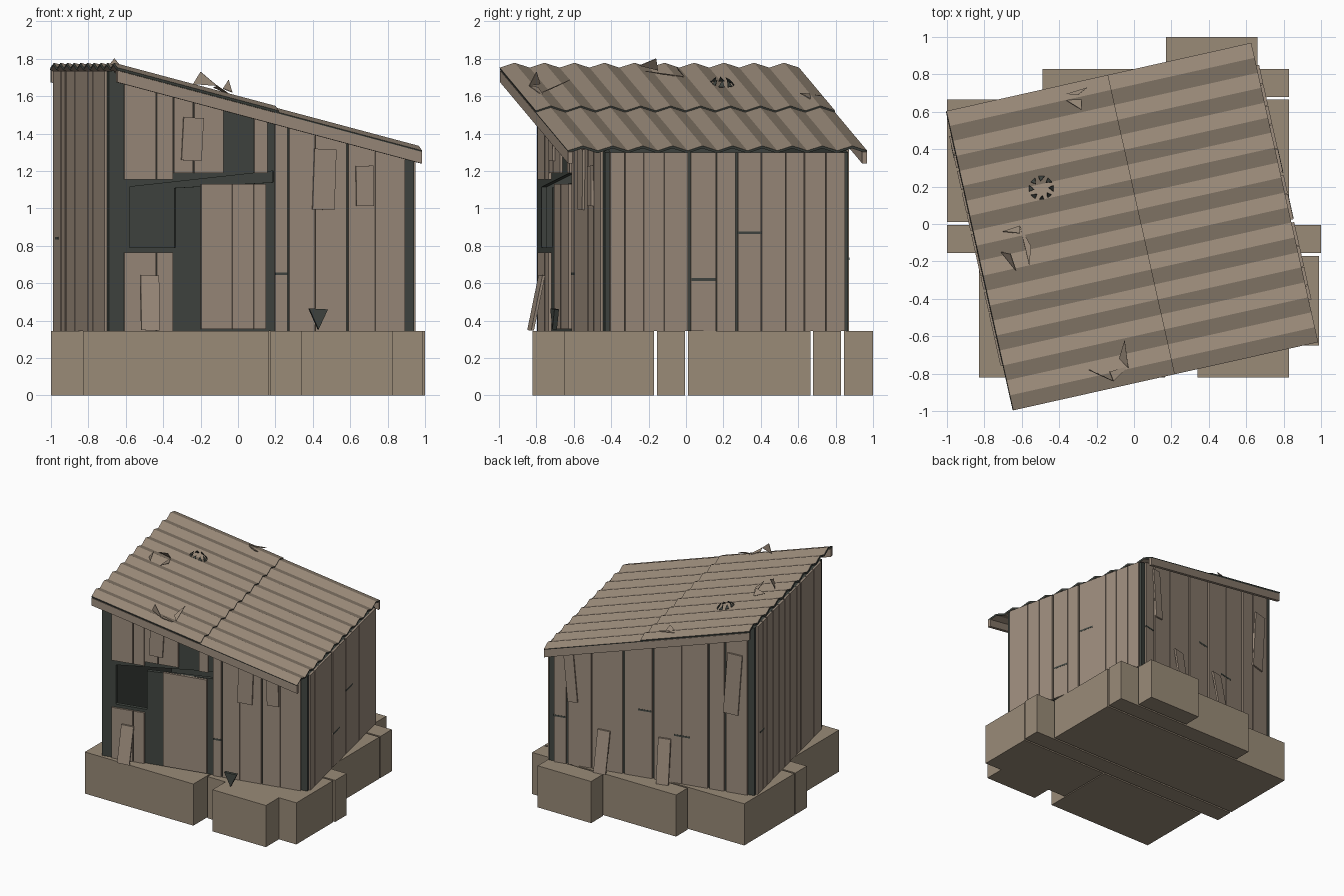
import bpy, bmesh, math
from mathutils import Matrix, Vector

if "Cube" in bpy.data.objects:
    bpy.data.objects.remove(bpy.data.objects["Cube"], do_unlink=True)


def material(name, rgb):
    m = bpy.data.materials.new(name)
    m.use_nodes = True
    m.diffuse_color = (*rgb, 1)
    m.node_tree.nodes["Principled BSDF"].inputs["Base Color"].default_value = (*rgb, 1)
    return m


WOOD = material("weathered_wood", (0.335, 0.263, 0.203))
STONE = material("foundation_tan", (0.32, 0.258, 0.187))
TIN = material("roof_tan", (0.335, 0.265, 0.2))
DARK = material("charcoal", (0.052, 0.06, 0.052))

FLOOR, HALF_W, HALF_D = 0.345, 0.835, 0.665
HUT = Matrix.Translation((-0.02, 0.035, 0)) @ Matrix.Rotation(math.radians(12.6), 4, "Z")
# Each wall: turn about z, distance from the centre
WALLS = {"front": (0, HALF_D), "right_side": (90, HALF_W),
         "back": (180, HALF_D), "left_side": (270, HALF_W)}


def eave(u):
    return 1.517 - 0.2605 * u


def wall_top(wall, s):
    return eave({"front": s, "back": -s, "right_side": HALF_W, "left_side": -HALF_W}[wall])


def finish(name, bm, mats, matrix=None):
    bmesh.ops.recalc_face_normals(bm, faces=bm.faces)
    me = bpy.data.meshes.new(name)
    bm.to_mesh(me)
    bm.free()
    for m in mats:
        me.materials.append(m)
    ob = bpy.data.objects.new(name, me)
    bpy.context.collection.objects.link(ob)
    if matrix:
        ob.matrix_world = matrix
    return ob


def on_wall(name, wall, mat, polys, d0, d1, lean=0):
    """Prisms from (s, z) outlines, from d0 to d1 outside the wall plane."""
    turn, dist = WALLS[wall]
    bm = bmesh.new()
    for poly in polys:
        z0 = min(p[1] for p in poly)
        h = max(p[1] for p in poly) - z0
        rings = [[bm.verts.new((s, -dist - d - lean * (1 - (z - z0) / h), z)) for s, z in poly]
                 for d in (d0, d1)]
        bm.faces.new(rings[0])
        bm.faces.new(rings[1])
        n = len(poly)
        for i in range(n):
            j = (i + 1) % n
            bm.faces.new((rings[0][i], rings[0][j], rings[1][j], rings[1][i]))
    return finish(name, bm, [mat], HUT @ Matrix.Rotation(math.radians(turn), 4, "Z"))


def plank(wall, s0, s1, z0=FLOOR, z1=None):
    return [(s0, z0), (s1, z0), (s1, z1 or wall_top(wall, s1)), (s0, z1 or wall_top(wall, s0))]


def row(wall, edges, wide=(), gap=0.003):
    """Planks between neighbouring edges; wide edges leave a broad dark gap."""
    g = lambda i: 0.008 if i in wide else gap
    return [plank(wall, edges[i] + g(i), edges[i + 1] - g(i + 1)) for i in range(len(edges) - 1)]


def board(s, z, w, h, tilt):
    r = Matrix.Rotation(math.radians(tilt), 2)
    return [tuple(Vector((s, z)) + r @ Vector((a * w / 2, b * h / 2)))
            for a, b in ((-1, -1), (1, -1), (1, 1), (-1, 1))]


def fx(x):
    return (x - 0.125) / 0.976


def front(*pts):
    return [(fx(x), z) for x, z in pts]


# Foundation blocks, in rows that follow the gaps
blocks = [(-0.83, 0.165, -0.82, -0.17), (0.34, 0.83, -0.82, -0.65), (0.175, 0.99, -0.65, -0.17),
          (-1, 1, -0.155, -0.005), (-1, 0.83, 0.01, 0.665), (-0.49, 0.83, 0.68, 0.83),
          (0.17, 0.66, 0.845, 1)]
for i, (x0, x1, y0, y1) in enumerate(blocks):
    bm = bmesh.new()
    bmesh.ops.create_cube(bm, size=1, matrix=Matrix.Translation(
        ((x0 + x1) / 2, (y0 + y1) / 2, FLOOR / 2)) @ Matrix.Diagonal((x1 - x0, y1 - y0, FLOOR, 1)))
    finish(f"foundation_block_{i + 1}", bm, [STONE])

# Dark shell behind the planks, with a broken opening at the front
for wall, half in (("right_side", HALF_D), ("back", HALF_W), ("left_side", HALF_D)):
    on_wall(wall + "_shell", wall, DARK, [plank(wall, -half, half)], -0.03, 0)
T0, T1 = eave(-HALF_W), eave(HALF_W)
on_wall("front_shell", "front", DARK, [
    front((-0.69, 1.115), (-0.58, 1.115), (0.19, 1.2), (0.94, 1.2), (0.94, T1), (-0.69, T0)),
    front((-0.69, FLOOR), (-0.58, FLOOR), (-0.58, 1.115), (-0.69, 1.115)),
    front((-0.58, FLOOR), (-0.335, FLOOR), (-0.335, 0.79), (-0.58, 0.79)),
    front((-0.335, FLOOR), (0.19, FLOOR), (0.19, 1.14), (-0.335, 1.11)),
    front((0.19, FLOOR), (0.94, FLOOR), (0.94, 1.2), (0.19, 1.2))], -0.03, 0)

# Front planks: above the opening, below it, and the full-height right part
upper = [(-0.61, -0.442, 1.155), (-0.436, -0.35, 1.155), (-0.345, -0.243, 1.19),
         (-0.237, -0.08, 1.19), (0.085, 0.155, 1.19)]
lower = [(-0.61, -0.442), (-0.436, -0.35)]
full = [(0.195, 0.26), (0.272, 0.408), (0.412, 0.578), (0.588, 0.728), (0.732, 0.89)]
on_wall("front_planks", "front", WOOD,
        [plank("front", fx(a), fx(b), z) for a, b, z in upper]
        + [plank("front", fx(a), fx(b), FLOOR, 0.765) for a, b in lower]
        + [plank("front", fx(a), fx(b)) for a, b in full], 0, 0.015)
on_wall("door", "front", WOOD, [plank("front", fx(a), fx(b), 0.355, 1.13) for a, b in
                                ((-0.2, -0.037), (-0.034, 0.078), (0.081, 0.145))], 0, 0.02)

# Planks of the other walls
right_edges = [(y - 0.217) / 0.976 for y in (-0.41, -0.33, -0.23, -0.12, 0.015, 0.16, 0.268,
                                             0.4, 0.53, 0.63, 0.745, 0.85)]
on_wall("right_side_planks", "right_side", WOOD, row("right_side", right_edges, (4, 6), 0.002), 0, 0.015)
left_edges = [-HALF_D + 1.33 * t for t in (0.02, 0.1, 0.16, 0.25, 0.34, 0.42, 0.5, 0.6, 0.66,
                                           0.75, 0.85, 0.97)]
on_wall("left_side_planks", "left_side", WOOD, row("left_side", left_edges, (2, 3, 5, 8)), 0, 0.015)


def bs(t):
    return -HALF_W + 1.67 * t


back_edges = [bs(t) for t in (0.025, 0.09, 0.21, 0.365, 0.51, 0.65, 0.78, 0.86, 0.97)]
on_wall("back_planks", "back", WOOD, row("back", back_edges, (1, 3, 4, 6, 7)), 0, 0.015)

# Dark horizontal breaks in the planks
for wall, s, z, w in (("front", fx(0.228), 0.65, 0.066), ("right_side", -0.13, 0.62, 0.13),
                      ("right_side", 0.122, 0.87, 0.13), ("left_side", -0.55, 0.84, 0.08),
                      ("back", bs(0.055), 0.73, 0.1), ("back", bs(0.47), 0.9, 0.11),
                      ("back", bs(0.65), 0.74, 0.13)):
    on_wall(wall + "_plank_break", wall, DARK, [board(s, z, w, 0.014, 0)], 0.01, 0.0165)

# Nailed patches and leaning boards
on_wall("front_patches", "front", WOOD, [
    board(fx(-0.248), 1.37, 0.11, 0.23, -3), board(fx(0.457), 1.155, 0.12, 0.325, -2),
    board(fx(0.673), 1.12, 0.095, 0.215, 1)], 0.015, 0.028)
on_wall("back_patches", "back", WOOD, [
    board(bs(0.11), 1.08, 0.08, 0.42, 5), board(bs(0.9), 1.25, 0.12, 0.5, -4)], 0.015, 0.028)
on_wall("front_leaning_board", "front", WOOD, [board(fx(-0.482), 0.495, 0.1, 0.295, -2)],
        0.015, 0.03, 0.06)
on_wall("back_leaning_boards", "back", WOOD, [
    board(bs(0.27), 0.515, 0.1, 0.335, -2), board(bs(0.57), 0.525, 0.1, 0.355, 1)],
    0.015, 0.03, 0.06)
on_wall("front_dark_shard", "front", DARK, [
    front((0.395, 0.352), (0.445, 0.46), (0.345, 0.465))], 0.14, 0.165)

# Fascia boards under the front and back roof edges
for wall, d in (("front", 0.178), ("back", 0.078)):
    on_wall(wall + "_fascia", wall, WOOD, [
        [(s, wall_top(wall, s) + dz) for s, dz in
         ((-HALF_W, -0.06), (HALF_W, -0.06), (HALF_W, 0.003), (-HALF_W, 0.003))]], d, d + 0.025)


# Corrugated roof sheets, the upper one lapping the lower one
def sheet(name, u0, u1, lift, waves=10):
    bm = bmesh.new()
    cols = []
    for i in range(2 * waves + 1):
        v = -0.87 + 1.64 * i / (2 * waves)
        dz = lift + (0.013 if i % 2 else -0.013)
        cols.append([bm.verts.new((u, v, eave(u) + dz)) for u in (u0, u1)])
    for a, b in zip(cols, cols[1:]):
        bm.faces.new((a[0], a[1], b[1], b[0]))
    ob = finish(name, bm, [TIN, DARK], HUT)
    mod = ob.modifiers.new("thickness", "SOLIDIFY")
    mod.thickness, mod.offset, mod.material_offset_rim = 0.014, -1, 1


sheet("upper_roof_sheet", -HALF_W, 0.05, 0.031)
sheet("lower_roof_sheet", 0.03, HALF_W, 0.022)


# Torn shards on the roof: corners given as x, y and height over the roof
def shards(name, mat, tris):
    bm = bmesh.new()
    for tri in tris:
        bm.faces.new([bm.verts.new((x, y, eave((HUT.inverted() @ Vector((x, y, 0))).x) + 0.035 + h))
                      for x, y, h in tri])
    mod = finish(name, bm, [mat]).modifiers.new("thickness", "SOLIDIFY")
    mod.thickness, mod.offset = 0.004, 0


shards("left_roof_shards", TIN, [
    ((-0.7, -0.04, 0.01), (-0.61, -0.01, 0), (-0.61, -0.05, 0.05)),
    ((-0.61, -0.01, 0), (-0.55, -0.12, 0.02), (-0.56, -0.22, 0.03)),
    ((-0.71, -0.15, 0), (-0.63, -0.25, 0.04), (-0.66, -0.16, 0.075))])
shards("front_roof_shards", TIN, [
    ((-0.24, -0.78, 0.01), (-0.11, -0.84, 0.03), (-0.2, -0.8, 0.085)),
    ((-0.11, -0.84, 0.03), (-0.03, -0.76, 0), (-0.13, -0.79, 0.02)),
    ((-0.05, -0.62, 0.09), (-0.03, -0.77, 0.02), (-0.08, -0.72, 0.03))])
shards("back_roof_shards", TIN, [
    ((-0.38, 0.69, 0), (-0.25, 0.73, 0.03), (-0.3, 0.69, 0.02)),
    ((-0.36, 0.66, 0.01), (-0.28, 0.67, 0), (-0.28, 0.61, 0.03))])


def ring_point(deg, r, h):
    a = math.radians(deg)
    return (-0.495 + r * math.cos(a), 0.19 + r * math.sin(a), h)


shards("roof_hole_teeth", DARK, [
    (ring_point(a - 14, 0.066, 0), ring_point(a + 14, 0.066, 0), ring_point(a + 8, 0.038, 0.03))
    for a in range(0, 360, 45)])
